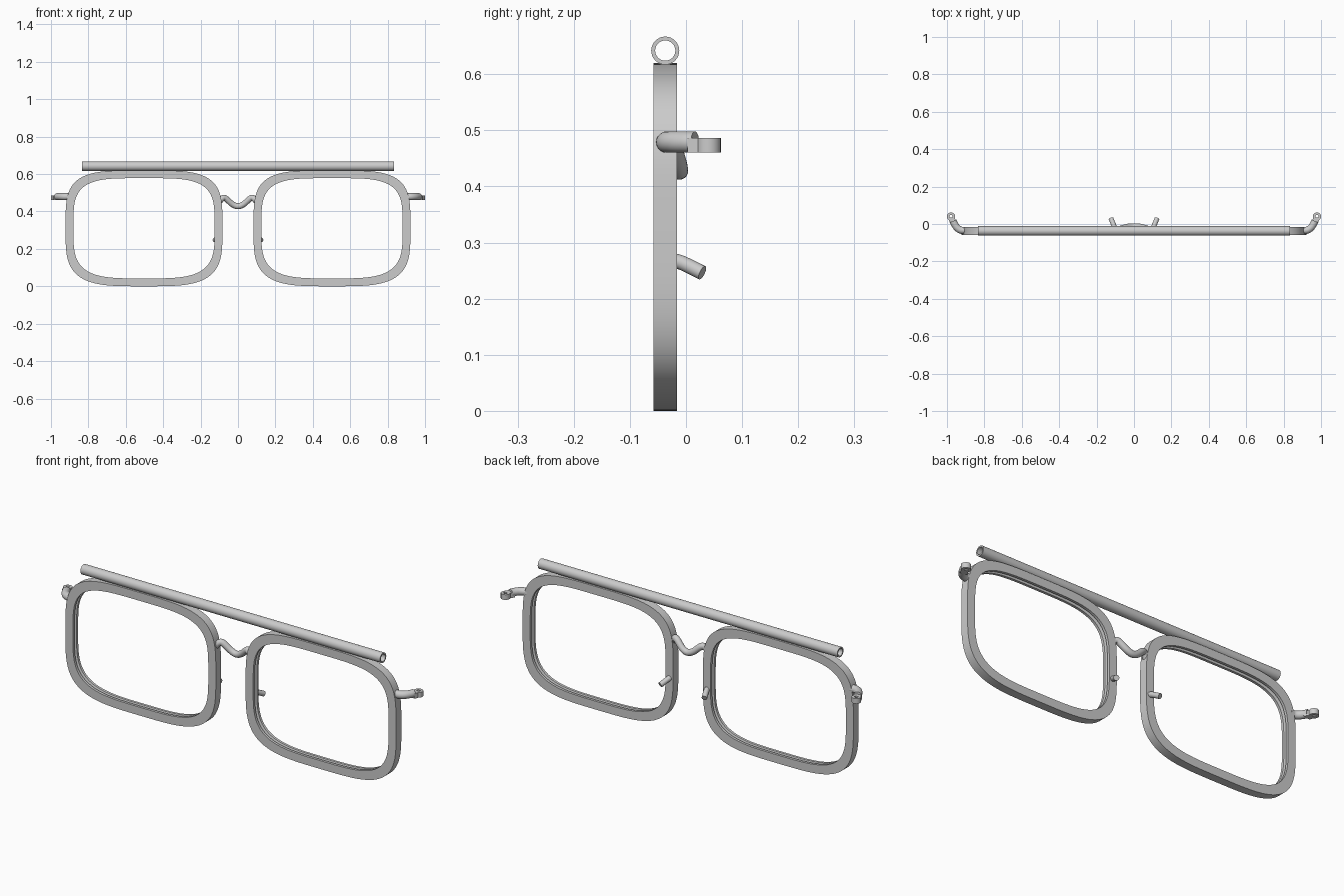
import bpy, bmesh, math
from mathutils import Vector

cube = bpy.data.objects.get("Cube")
if cube:
    bpy.data.objects.remove(cube, do_unlink=True)

metal = bpy.data.materials.new("grey_metal")
metal.use_nodes = True
GREY = (0.6, 0.6, 0.6, 1)
metal.diffuse_color = GREY
metal.node_tree.nodes["Principled BSDF"].inputs["Base Color"].default_value = GREY


def finish(name, bm):
    bmesh.ops.recalc_face_normals(bm, faces=bm.faces)
    mesh = bpy.data.meshes.new(name)
    bm.to_mesh(mesh)
    bm.free()
    mesh.materials.append(metal)
    obj = bpy.data.objects.new(name, mesh)
    bpy.context.collection.objects.link(obj)
    bpy.ops.object.select_all(action="DESELECT")
    obj.select_set(True)
    bpy.context.view_layer.objects.active = obj
    bpy.ops.object.shade_smooth_by_angle(angle=math.radians(35))
    return obj


def skin(bm, rings, closed):
    """Join rings of points into a surface; closed wraps the last to the first."""
    rows = [[bm.verts.new(p) for p in ring] for ring in rings]
    n = len(rows[0])
    for i in range(len(rows) if closed else len(rows) - 1):
        a, b = rows[i], rows[(i + 1) % len(rows)]
        for j in range(n):
            k = (j + 1) % n
            bm.faces.new((a[j], a[k], b[k], b[j]))
    if not closed:
        bm.faces.new(rows[0])
        bm.faces.new(rows[-1])


def smooth_path(points, steps=8):
    """Catmull-Rom curve through the points."""
    p = [Vector(q) for q in points]
    p = [2 * p[0] - p[1]] + p + [2 * p[-1] - p[-2]]
    out = []
    for i in range(1, len(p) - 2):
        a, b, c, d = p[i - 1:i + 3]
        for s in range(steps):
            t = s / steps
            out.append(0.5 * (2 * b + (c - a) * t + (2 * a - 5 * b + 4 * c - d) * t ** 2
                              + (3 * b - a - 3 * c + d) * t ** 3))
    return out + [p[-2]]


def rod(name, points, radius, sides=20):
    path = smooth_path(points)
    rings = []
    for i, c in enumerate(path):
        t = (path[min(i + 1, len(path) - 1)] - path[max(i - 1, 0)]).normalized()
        u = t.cross(Vector((0, 0, 1))).normalized()
        v = u.cross(t)
        rings.append([c + radius * (u * math.cos(k * math.tau / sides)
                                    + v * math.sin(k * math.tau / sides)) for k in range(sides)])
    bm = bmesh.new()
    skin(bm, rings, False)
    return finish(name, bm)


def pipe(name, centre, axis, outer, inner, length, sides=32):
    """Hollow tube with flat ends along the x or z axis."""
    rings = []
    for k in range(sides):
        a = k * math.tau / sides
        ring = []
        for r, h in ((outer, -1), (outer, 1), (inner, 1), (inner, -1)):
            c, s, l = r * math.cos(a), r * math.sin(a), h * length / 2
            ring.append(Vector(centre) + Vector((l, c, s) if axis == "x" else (c, s, l)))
        rings.append(ring)
    bm = bmesh.new()
    skin(bm, rings, True)
    return finish(name, bm)


def rim(name, side, count=128):
    """Rounded rectangular rim with a lens groove on its inner wall."""
    front, back, mid = -0.058, -0.016, -0.037
    section = ((0, front), (0, back), (0.042, back), (0.042, mid + 0.008),
               (0.030, mid + 0.004), (0.030, mid - 0.004), (0.042, mid - 0.008), (0.042, front))
    rings = []
    for k in range(count):
        a = k * math.tau / count
        c, s = math.cos(a), math.sin(a)
        e = 2 / (4.0 if s > 0 else 3.7)
        x = math.copysign(abs(c) ** e, c)
        z = math.copysign(abs(s) ** e, s)
        rings.append([(side * 0.5025 + x * (0.4195 - d), y, 0.31 + z * (0.31 - d))
                      for d, y in section])
    bm = bmesh.new()
    skin(bm, rings, True)
    return finish(name, bm)


# Brow bar
pipe("brow_bar", (0, -0.037, 0.642), "x", 0.025, 0.018, 1.67)

# Bridge
half = [(0.1, -0.036, 0.452), (0.085, -0.031, 0.469), (0.068, -0.024, 0.471),
        (0.03, -0.014, 0.439)]
rod("bridge", [(-x, y, z) for x, y, z in half] + [(0, -0.012, 0.428)] + half[::-1], 0.016)

for side, label in ((1, "left"), (-1, "right")):
    rim(label + "_rim", side)

    # Nose pad stub
    rod(label + "_nose_stub", [(side * 0.103, -0.03, 0.269), (side * 0.108, -0.008, 0.264),
                               (side * 0.123, 0.029, 0.246)], 0.013)

    # End piece sweeping back to the hinge
    rod(label + "_end_piece", [(side * x, y, 0.479) for x, y in
                               ((0.9, -0.034), (0.925, -0.033), (0.945, -0.021),
                                (0.96, 0.0), (0.967, 0.016))], 0.019)

    # Hinge tongue and barrel
    z0, z1 = 0.46, 0.486
    bm = bmesh.new()
    plan = ((0.945, 0.01), (0.983, 0.003), (0.995, 0.036), (0.962, 0.036))
    skin(bm, [[(side * x, y, z) for x, y in plan] for z in (z0, z1)], False)
    finish(label + "_hinge_tongue", bm)
    pipe(label + "_hinge_barrel", (side * 0.978, 0.04, (z0 + z1) / 2), "z", 0.022, 0.009, z1 - z0, 24)
